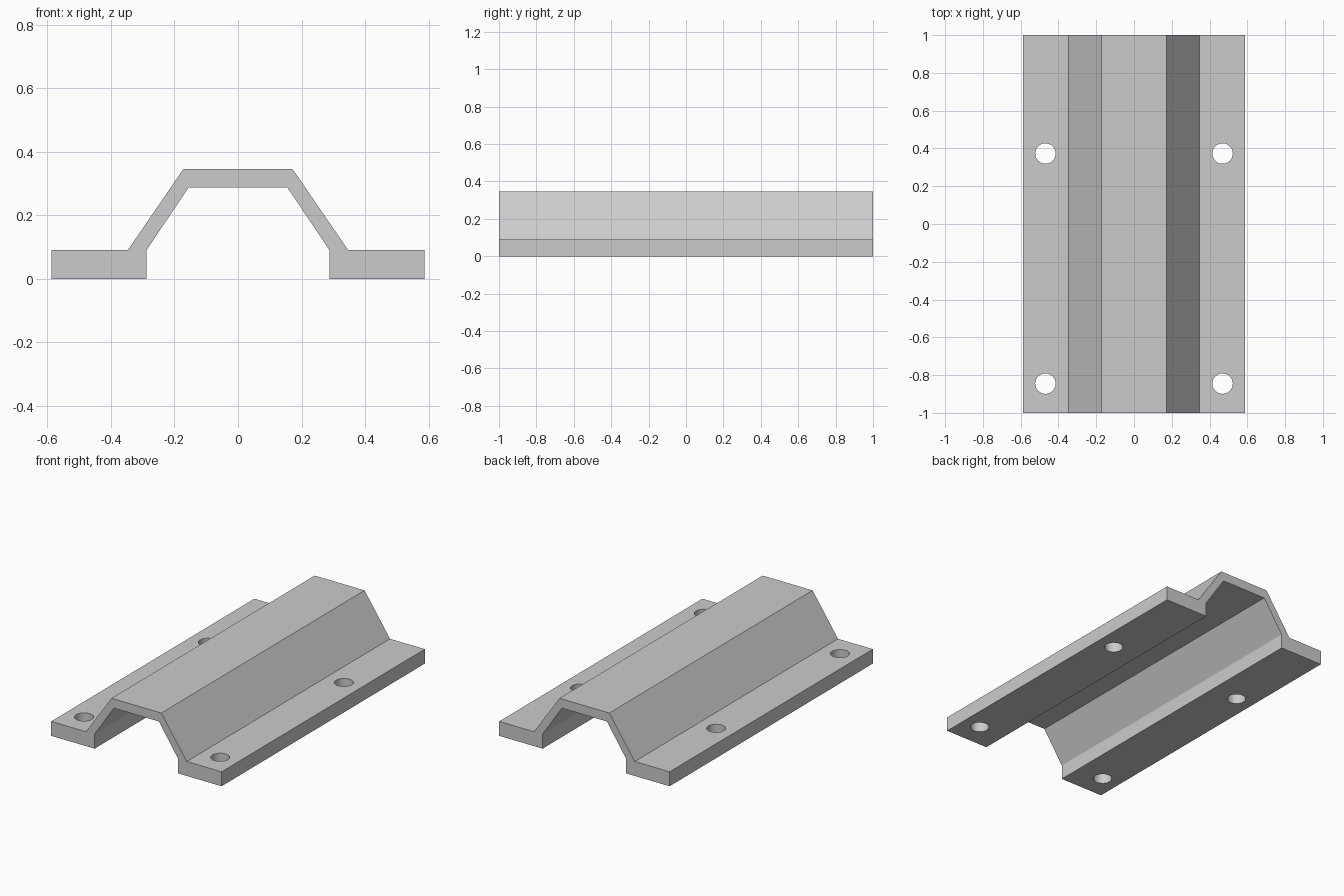
import bpy
import bmesh

cube = bpy.data.objects.get("Cube")
if cube:
    bpy.data.objects.remove(cube, do_unlink=True)

grey = bpy.data.materials.new("plain grey")
grey.use_nodes = True
colour = (0.6, 0.6, 0.6, 1)
grey.diffuse_color = colour
grey.node_tree.nodes["Principled BSDF"].inputs["Base Color"].default_value = colour

# Hat-shaped cross-section: right half (x, z), mirrored for the left
half = [(0.155, 0.288), (0.288, 0.09), (0.288, 0), (0.587, 0),
        (0.587, 0.09), (0.347, 0.09), (0.172, 0.345)]
profile = half + [(-x, z) for x, z in reversed(half)]

# Extrude the section along the length of the rail
bm = bmesh.new()
section = bm.faces.new([bm.verts.new((x, -1, z)) for x, z in profile])
extruded = bmesh.ops.extrude_face_region(bm, geom=[section])["geom"]
bmesh.ops.translate(bm, vec=(0, 2, 0),
                    verts=[v for v in extruded if isinstance(v, bmesh.types.BMVert)])
bmesh.ops.recalc_face_normals(bm, faces=bm.faces)
mesh = bpy.data.meshes.new("hat_rail")
bm.to_mesh(mesh)
bm.free()
rail = bpy.data.objects.new("hat_rail", mesh)
bpy.context.collection.objects.link(rail)
mesh.materials.append(grey)


def drill(x, y):
    """Cut one round bolt hole through a flange."""
    bpy.ops.mesh.primitive_cylinder_add(vertices=48, radius=0.054, depth=0.3,
                                        location=(x, y, 0.045))
    cutter = bpy.context.object
    cutter.name = "bolt_hole_cutter"
    cutter.hide_render = True
    cutter.data.materials.append(grey)
    cut = rail.modifiers.new("bolt_hole", "BOOLEAN")
    cut.operation = "DIFFERENCE"
    cut.solver = "EXACT"
    cut.object = cutter
    bpy.context.view_layer.objects.active = rail
    bpy.ops.object.modifier_apply(modifier=cut.name)
    bpy.data.objects.remove(cutter, do_unlink=True)


# Two bolt holes in each flange
for side in (-1, 1):
    for y in (-0.845, 0.373):
        drill(side * 0.469, y)

# Smooth hole walls, sharp folds
bpy.ops.object.select_all(action="DESELECT")
rail.select_set(True)
bpy.context.view_layer.objects.active = rail
bpy.ops.object.shade_smooth_by_angle(angle=0.5)
